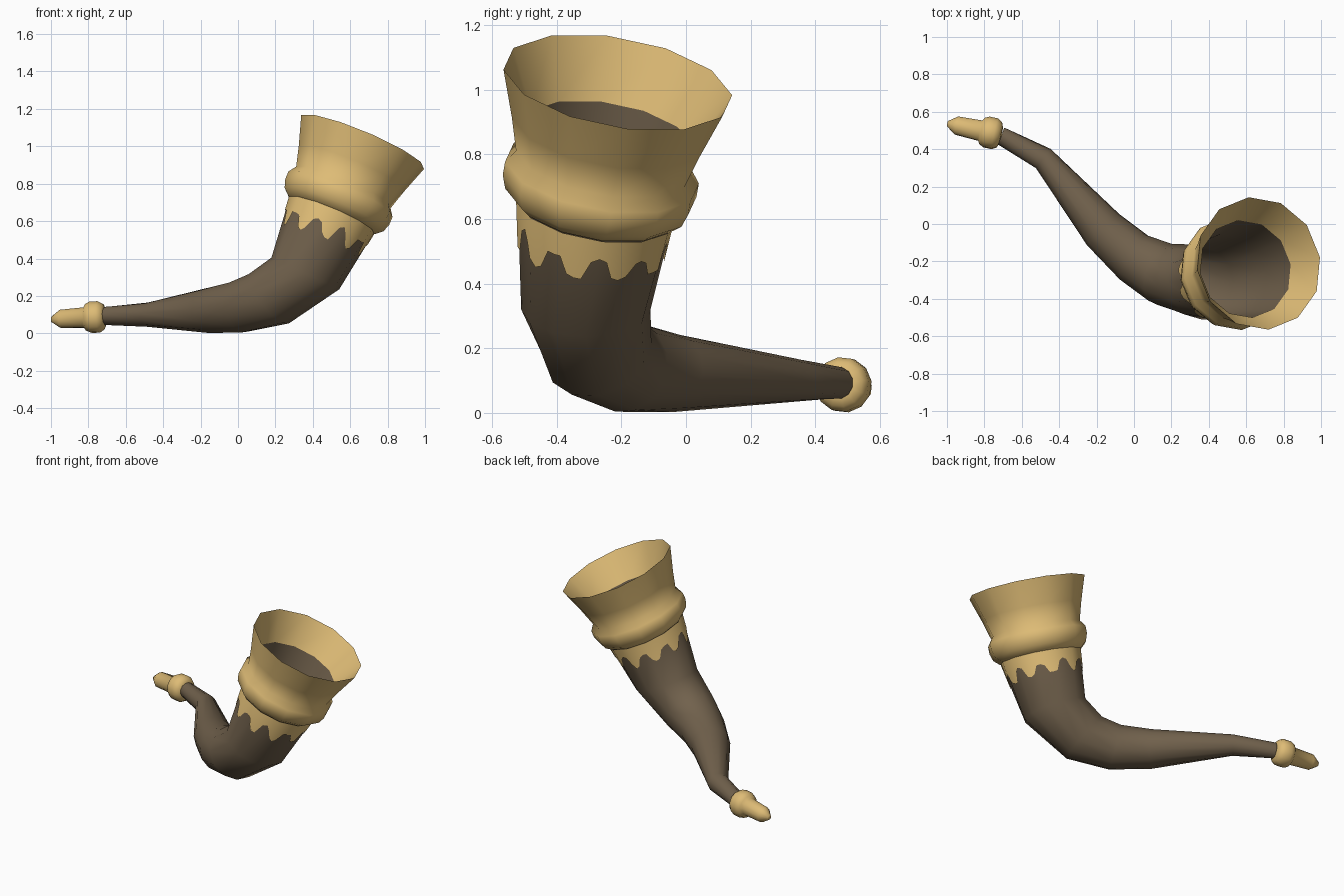
import bpy, math, random
from mathutils import Vector

cube = bpy.data.objects.get("Cube")
if cube:
    bpy.data.objects.remove(cube, do_unlink=True)
random.seed(4)

SIDES = 12
REF = Vector((0.6, 0, -0.8))  # keeps the vertex columns of all rings aligned


def material(name, rgb):
    m = bpy.data.materials.new(name)
    m.use_nodes = True
    color = (*rgb, 1)
    m.diffuse_color = color
    bsdf = m.node_tree.nodes["Principled BSDF"]
    bsdf.inputs["Base Color"].default_value = color
    bsdf.inputs["Roughness"].default_value = 0.7
    return m


gold = material("pale gold", (0.73, 0.50, 0.18))
brown = material("dark horn brown", (0.165, 0.12, 0.073))


def ring(center, normal, radius):
    n = Vector(normal).normalized()
    u = (REF - n * REF.dot(n)).normalized()
    v = n.cross(u)
    angles = [2 * math.pi * i / SIDES for i in range(SIDES)]
    return [Vector(center) + (u * math.cos(a) + v * math.sin(a)) * radius for a in angles]


def make_object(name, verts, faces, mat):
    mesh = bpy.data.meshes.new(name)
    mesh.from_pydata(verts, [], faces)
    mesh.materials.append(mat)
    obj = bpy.data.objects.new(name, mesh)
    bpy.context.collection.objects.link(obj)
    return obj


def loft(name, rings, mat, cap_start=False, cap_end=False):
    verts = [p for r in rings for p in r]
    faces = []
    for i in range(len(rings) - 1):
        a, b = i * SIDES, (i + 1) * SIDES
        for j in range(SIDES):
            k = (j + 1) % SIDES
            faces.append((a + j, a + k, b + k, b + j))
    if cap_start:
        faces.append(tuple(reversed(range(SIDES))))
    if cap_end:
        last = (len(rings) - 1) * SIDES
        faces.append(tuple(range(last, last + SIDES)))
    obj = make_object(name, verts, faces, mat)
    bpy.ops.object.select_all(action='DESELECT')
    obj.select_set(True)
    bpy.context.view_layer.objects.active = obj
    bpy.ops.object.shade_smooth_by_angle(angle=math.radians(65))
    return obj


def along(start, axis, profile):
    # rings on a straight axis from (distance, radius) pairs
    n = Vector(axis).normalized()
    return [ring(Vector(start) + n * t, n, r) for t, r in profile]


# Curved horn: centre, facing and radius of each section from tail to mouth
BELL_AXIS = (0.385, 0.16, 0.91)
BELL_START = (0.50, -0.28, 0.63)
sections = [
    ((-0.71, 0.47, 0.093), (0.95, -0.35, 0), 0.05),
    ((-0.485, 0.35, 0.10), (0.8, -0.6, 0), 0.065),
    ((-0.165, -0.03, 0.122), (0.7, -0.72, 0.08), 0.12),
    ((0.0, -0.18, 0.14), (0.82, -0.48, 0.2), 0.142),
    ((0.165, -0.27, 0.185), (0.73, -0.28, 0.6), 0.17),
    ((0.36, -0.31, 0.32), (0.42, 0, 0.9), 0.20),
    (BELL_START, BELL_AXIS, 0.245),
]
horn = [ring(*s) for s in sections]
loft("horn_body", horn, brown, cap_start=True)

# Hollow inside of the horn, facing inward
inner = along(BELL_START, BELL_AXIS, [(0.25, 0.265)])
inner += [ring(c, n, r * 0.94) for c, n, r in reversed(sections[3:])]
loft("horn_inside", inner, brown, cap_end=True)

# Flared bell with a raised band, turning in over the rim
bell_profile = [(0, 0.245), (0.005, 0.256), (0.035, 0.29), (0.08, 0.305), (0.125, 0.305),
                (0.165, 0.277), (0.275, 0.308), (0.432, 0.36), (0.25, 0.265)]
loft("bell_rim", along(BELL_START, BELL_AXIS, bell_profile), gold)

# Mouthpiece with its collar, from the tip inward
tail_axis = Vector((0.975, -0.21, 0.055)).normalized()
tail_tip = Vector((-0.71, 0.475, 0.09)) - tail_axis * 0.295
loft("mouthpiece", along(tail_tip, tail_axis,
     [(0, 0.014), (0.05, 0.05), (0.18, 0.056), (0.19, 0.073), (0.215, 0.085),
      (0.26, 0.085), (0.285, 0.07), (0.295, 0.045)]), gold, cap_start=True, cap_end=True)

# Ragged gold trim hanging below the band, as a thin plate on the horn
STEPS = 5
low, high = horn[-2], horn[-1]
wave = (0.07, 0.085, 0.135, 0.15, 0.14, 0.085)
span = (Vector(sections[-1][0]) - Vector(sections[-2][0])).length
count = SIDES * STEPS
verts, normals, faces = [], [], []
for c in range(count):
    j, k = divmod(c, STEPS)
    nxt = (j + 1) % SIDES
    bottom = low[j].lerp(low[nxt], k / STEPS)
    top = high[j].lerp(high[nxt], k / STEPS)
    depth = wave[c % len(wave)] + random.uniform(-0.012, 0.012)
    for f in (1 - depth / span, 1 - 0.05 / span, 1):
        middle = Vector(sections[-2][0]).lerp(Vector(sections[-1][0]), f)
        p = bottom.lerp(top, f)
        out = (p - middle).normalized()
        verts.append(p + out * 0.005)
        normals.append(out)
    a, b = c * 3, (c + 1) % count * 3
    faces += [(a + i, b + i, b + i + 1, a + i + 1) for i in range(2)]
trim = make_object("gold_trim", verts, faces, gold)
trim.data.shade_smooth()
trim.data.normals_split_custom_set_from_vertices(normals)
